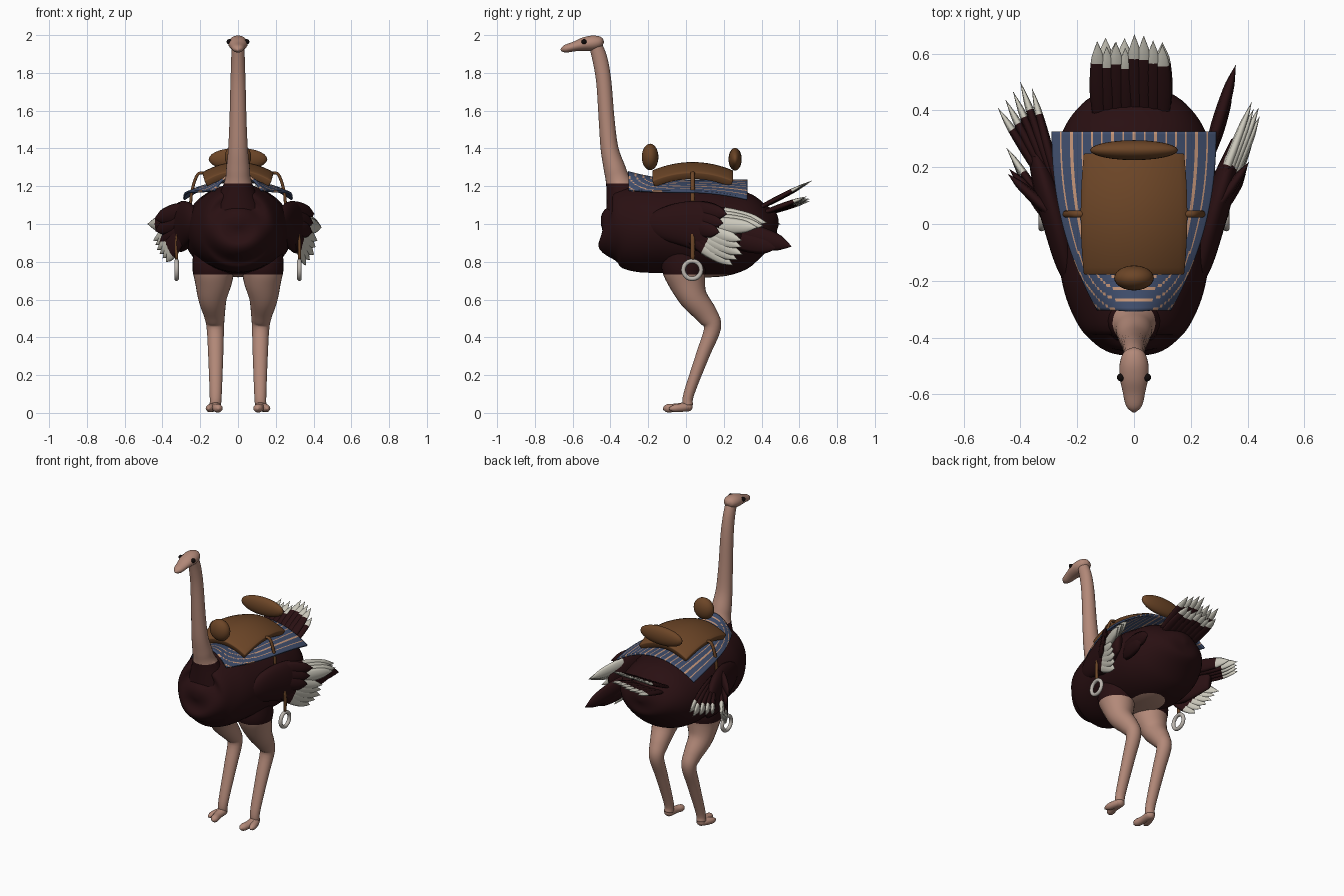
import bpy, bmesh, math, random
from mathutils import Vector

random.seed(4)
cube = bpy.data.objects.get("Cube")
if cube:
    bpy.data.objects.remove(cube)


def material(name, *rgb):
    m = bpy.data.materials.new(name)
    m.use_nodes = True
    m.diffuse_color = (*rgb, 1)
    m.node_tree.nodes["Principled BSDF"].inputs["Base Color"].default_value = (*rgb, 1)
    return m


SKIN = material("pink skin", .45, .25, .19)
PLUME = material("dark plumage", .022, .005, .006)
WHITE = material("white feather", .6, .58, .5)
BLUE = material("blue cloth", .05, .075, .15)
PEACH = material("peach stripe", .55, .3, .19)
LEATHER = material("brown leather", .15, .06, .02)
METAL = material("pale ring", .5, .46, .42)
BLACK = material("black eye", .005, .003, .003)
UP = Vector((0, 0, 1))
RIGHT = Vector((1, 0, 0))
LOW, HIGH = .733, 1.215


def finish(name, bm, mats, rule=None):
    bmesh.ops.recalc_face_normals(bm, faces=bm.faces)
    for f in bm.faces:
        f.smooth = True
        if rule:
            f.material_index = rule(f.calc_center_median())
    me = bpy.data.meshes.new(name)
    bm.to_mesh(me)
    bm.free()
    for m in mats:
        me.materials.append(m)
    ob = bpy.data.objects.new(name, me)
    bpy.context.collection.objects.link(ob)
    return ob


def spline(rows, steps):
    """Smooth interpolation through rows of numbers."""
    out = []
    for i in range(len(rows) - 1):
        a, b, c, d = (rows[max(0, min(len(rows) - 1, i + k))] for k in (-1, 0, 1, 2))
        for s in range(steps):
            t = s / steps
            out.append([q + .5 * t * (r - p + t * (2*p - 5*q + 4*r - w + t * (3*(q - r) + w - p)))
                        for p, q, r, w in zip(a, b, c, d)])
    return out + [list(rows[-1])]


def tube(name, rows, mats, side=RIGHT, rule=None, cuts=(), seg=24, steps=5):
    """Loft ellipses along a path; each row is x, y, z, side radius, other radius."""
    rows = spline(rows, steps)
    pts = [Vector(r[:3]) for r in rows]
    bm = bmesh.new()
    rings = []
    for i, r in enumerate(rows):
        tan = (pts[min(i + 1, len(pts) - 1)] - pts[max(i - 1, 0)]).normalized()
        u = (side - tan * side.dot(tan)).normalized()
        v = tan.cross(u)
        a, b = max(r[3], .001), max(r[4], .001)
        rings.append([bm.verts.new(pts[i] + u * a * math.cos(k * math.tau / seg)
                                   + v * b * math.sin(k * math.tau / seg)) for k in range(seg)])
    for p, q in zip(rings, rings[1:]):
        for k in range(seg):
            bm.faces.new((p[k], p[k - 1], q[k - 1], q[k]))
    bm.faces.new(rings[0])
    bm.faces.new(rings[-1])
    for z in cuts:
        bmesh.ops.bisect_plane(bm, geom=bm.verts[:] + bm.edges[:] + bm.faces[:],
                               plane_co=UP * z, plane_no=UP)
    return finish(name, bm, mats, rule)


def ball(name, loc, radii, mat):
    bm = bmesh.new()
    bmesh.ops.create_uvsphere(bm, u_segments=24, v_segments=14, radius=1)
    bmesh.ops.scale(bm, vec=radii, verts=bm.verts)
    bmesh.ops.translate(bm, vec=loc, verts=bm.verts)
    return finish(name, bm, [mat])


def sheet(name, shape, cols, lines, mats, rule, thick):
    """Bent rectangular sheet with thickness."""
    bm = bmesh.new()
    bmesh.ops.create_grid(bm, x_segments=cols, y_segments=lines, size=1)
    for f in bm.faces:
        c = f.calc_center_median()
        f.material_index = rule(c.x, c.y)
    for v in bm.verts:
        v.co = shape(v.co.x, v.co.y)
    ob = finish(name, bm, mats)
    mod = ob.modifiers.new("thickness", "SOLIDIFY")
    mod.thickness = thick
    return ob


def fan(name, root_a, root_b, tip_a, tip_b, n, width, white, side):
    """Row of pointed feathers whose ends turn white."""
    for i in range(n):
        t = i / max(1, n - 1)
        root = Vector(root_a).lerp(Vector(root_b), t)
        tip = Vector(tip_a).lerp(Vector(tip_b), t)
        tip = root + (tip - root) * random.uniform(.86, 1.03)
        d = tip - root
        prof = ((0, .6), (.4, 1), (.75, .8), (.9, .4), (1, 0))
        rows = [(*(root + d * s), width * w, width * w * .4) for s, w in prof]
        tube(f"{name}_{i + 1}", rows, [PLUME, WHITE], side=side, seg=8, steps=3,
             rule=lambda c: int((c - root).dot(d) > white * d.length_squared))


def plumage(c):
    return int(LOW < c.z < HIGH)


CUT = dict(rule=plumage, cuts=(LOW, HIGH))

# Body, neck and head
body = [(-.45, 1, .01, .01), (-.435, 1, .09, .09), (-.4, .99, .16, .16), (-.34, .99, .205, .212),
        (-.24, .98, .245, .235), (-.1, .975, .27, .235), (.05, .965, .285, .245), (.2, .96, .285, .235),
        (.33, .98, .25, .195), (.42, .99, .185, .13), (.47, 1, .1, .08), (.49, 1, .01, .01)]
tube("body", [(0, *r) for r in body], [SKIN, PLUME], seg=40, **CUT)
neck = [(-.3, 1.05, .15, .13), (-.355, HIGH, .075, .07), (-.38, 1.3, .062, .057), (-.405, 1.4, .052, .047),
        (-.42, 1.55, .045, .042), (-.435, 1.75, .04, .04), (-.455, 1.87, .036, .04), (-.48, 1.95, .035, .035)]
tube("neck", [(0, *r) for r in neck], [SKIN, PLUME], **CUT)
head = [(-.435, 1.963, .005, .005), (-.45, 1.963, .035, .028), (-.49, 1.958, .05, .04),
        (-.54, 1.952, .05, .036), (-.59, 1.94, .04, .026), (-.64, 1.927, .028, .02), (-.663, 1.92, .005, .005)]
tube("head", [(0, *r) for r in head], [SKIN])

leg = [(.13, -.02, .9, .1, .1), (.13, -.01, .78, .112, .12), (.13, .005, .7, .1, .1), (.135, .04, .61, .077, .075),
       (.125, .11, .52, .056, .058), (.12, .14, .45, .046, .045), (.118, .09, .31, .04, .036),
       (.118, .015, .1, .032, .028), (.12, .01, .04, .03, .028)]
inner_toe = [(.12, .035, .035, .01, .01), (.12, .015, .034, .03, .026), (.115, -.05, .028, .026, .022),
             (.105, -.1, .024, .024, .022), (.104, -.122, .022, .005, .005)]
outer_toe = [(.12, .03, .035, .01, .01), (.13, .0, .03, .025, .022), (.15, -.06, .024, .022, .02),
             (.156, -.09, .022, .005, .005)]
wing = [(.2, -.24, 1, .02, .02), (.235, -.14, 1, .08, .04), (.27, 0, 1, .12, .05),
        (.31, .13, .98, .13, .045), (.36, .29, .95, .06, .02)]
strap = [(.18, 1.27), (.215, 1.26), (.245, 1.17), (.26, 1.05), (.32, .95), (.325, .81)]

# Paired parts
for s, tag in ((1, "left"), (-1, "right")):
    def flip(rows):
        return [(s * r[0], *r[1:]) for r in rows]

    tube(f"{tag}_leg", flip(leg), [SKIN, PLUME], **CUT)
    tube(f"{tag}_inner_toe", flip(inner_toe), [SKIN], seg=14)
    tube(f"{tag}_outer_toe", flip(outer_toe), [SKIN], seg=14)
    tube(f"{tag}_wing", flip(wing), [PLUME], side=UP)
    ball(f"{tag}_eye", (s * .046, -.54, 1.965), (.014, .014, .014), BLACK)
    tube(f"{tag}_stirrup_strap", [(s * x, .035, z, .012, .008) for x, z in strap],
         [LEATHER], side=Vector((0, 1, 0)), seg=8)
    bpy.ops.mesh.primitive_torus_add(location=(s * .325, .033, .757), rotation=(0, math.pi / 2, 0),
                                     major_radius=.047, minor_radius=.012, major_segments=32, minor_segments=10)
    ring = bpy.context.object
    ring.name = f"{tag}_stirrup_ring"
    ring.data.materials.append(METAL)
    bpy.ops.object.shade_smooth()

# Wing feathers
fan("left_upper_feather", (.27, .05, 1.07), (.3, .05, 1), (.43, .47, 1), (.46, .42, .98), 4, .045, .42, UP)
fan("left_lower_feather", (.28, 0, 1), (.3, 0, .94), (.44, .34, .9), (.36, .25, .78), 5, .04, .4, UP)
fan("left_long_feather", (.25, .2, .98), (.25, .2, .94), (.37, .6, .87), (.35, .5, .87), 2, .06, 2, UP)
fan("left_dark_feather", (.25, 0, 1.08), (.27, 0, 1), (.42, .24, 1.05), (.41, .2, .95), 3, .05, 2, UP)
fan("right_upper_feather", (-.26, .1, 1.06), (-.28, .1, 1), (-.37, .52, 1), (-.48, .41, 1), 5, .045, .72, UP)
fan("right_lower_feather", (-.27, 0, 1.02), (-.29, 0, .94), (-.47, .3, .9), (-.38, .12, .8), 6, .04, .6, UP)
fan("right_dark_feather", (-.25, 0, 1.08), (-.27, 0, 1), (-.47, .2, 1.02), (-.42, .2, .9), 3, .05, 2, UP)

# Tail feathers
fan("upper_tail_feather", (-.12, .34, 1.06), (.1, .34, 1.06), (-.13, .66, 1.22), (.1, .66, 1.23), 8, .032, .78, RIGHT)
fan("lower_tail_feather", (-.1, .36, 1.04), (.1, .36, 1.04), (-.1, .65, 1.12), (.1, .65, 1.15), 7, .036, .78, RIGHT)


# Striped blanket
def blanket(u, v):
    half = .29 - .16 * ((1 - v) / 2) ** 2.2
    top = 1.235 + .045 * max(0, -v) ** 2
    return Vector((u * half, .01 + .315 * v, top - (.06 + .04 * v * v) * u * u))


def stripe(u, v):
    r = (u ** 4 + max(0, -v) ** 4) ** .25
    return int(r * 8 % 1 < .18)


sheet("blanket", blanket, 100, 60, [BLUE, PEACH], stripe, .012)

# Saddle
seat = sheet("saddle_seat", lambda u, v: Vector((.19 * u * (1 - .06 * v * v), .035 + .215 * v,
             1.328 - .045 * v * v - .055 * u * u)), 16, 16, [LEATHER], lambda u, v: 0, .042)
bev = seat.modifiers.new("soft_edge", "BEVEL")
bev.width = .006
bev.segments = 2
bpy.context.view_layer.objects.active = seat
seat.select_set(True)
bpy.ops.object.shade_smooth_by_angle(angle=.7)
ball("saddle_horn", (0, -.19, 1.355), (.07, .044, .07), LEATHER)
ball("saddle_cantle", (0, .26, 1.343), (.155, .035, .06), LEATHER)
